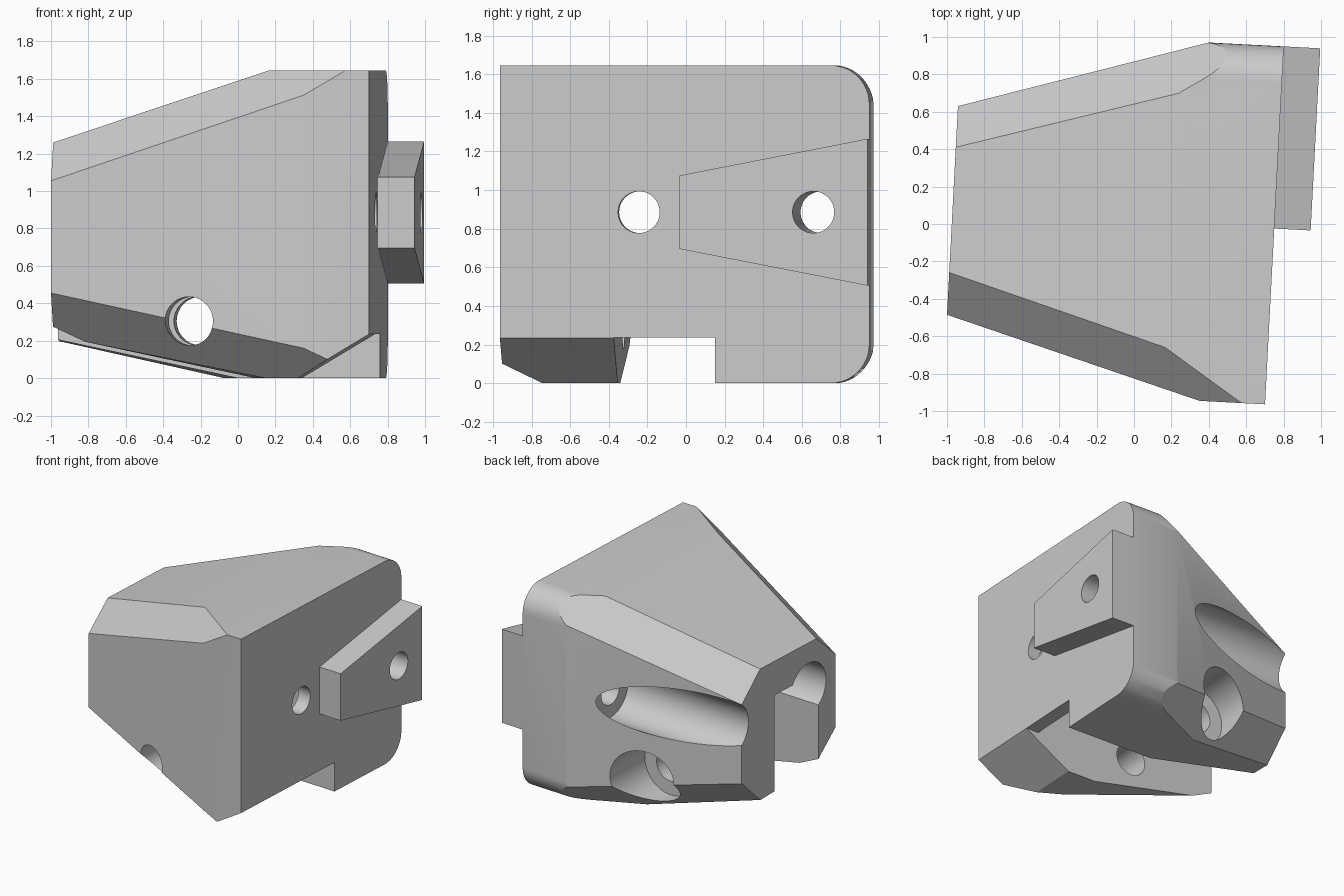
import bpy, bmesh, math
from mathutils import Vector

if "Cube" in bpy.data.objects:
    bpy.data.objects.remove(bpy.data.objects["Cube"], do_unlink=True)

YAW = -math.radians(3)      # whole bracket is turned slightly about z
LEFT, FACE = -0.973, 0.75   # ends of the body
HEIGHT, BACK, FRONT = 1.645, 0.99, -0.926

grey = bpy.data.materials.new("plain_grey")
grey.use_nodes = True
colour = (0.6, 0.6, 0.6, 1)
grey.diffuse_color = colour
grey.node_tree.nodes["Principled BSDF"].inputs["Base Color"].default_value = colour


def prism(profile, axis, lo, hi):
    """Extrude a 2D profile along axis x or y (the profile's second value is z)."""
    bm = bmesh.new()
    place = (lambda p, q: (lo, p, q)) if axis == "x" else (lambda p, q: (p, lo, q))
    face = bm.faces.new([bm.verts.new(place(p, q)) for p, q in profile])
    out = bmesh.ops.extrude_face_region(bm, geom=[face])
    step = Vector((hi - lo, 0, 0) if axis == "x" else (0, hi - lo, 0))
    moved = [g for g in out["geom"] if isinstance(g, bmesh.types.BMVert)]
    bmesh.ops.translate(bm, verts=moved, vec=step)
    bmesh.ops.recalc_face_normals(bm, faces=bm.faces[:])
    return bm


def arc(cx, cy, r, start, end, steps):
    return [(cx + r * math.cos(math.radians(start + (end - start) * i / steps)),
             cy + r * math.sin(math.radians(start + (end - start) * i / steps)))
            for i in range(steps + 1)]


def bore(axis, c, z, r, lo, hi):
    return prism(arc(c, z, r, 0, 360, 48)[:-1], axis, lo, hi)


def box(x0, x1, y0, y1, z0, z1):
    return prism([(y0, z0), (y1, z0), (y1, z1), (y0, z1)], "x", x0, x1)


def slice_off(bm, a, b, c):
    """Cut away the side of plane abc that is farther from the core."""
    a, b, c = Vector(a), Vector(b), Vector(c)
    n = (b - a).cross(c - a).normalized()
    if n.dot(Vector((0, 0, 0.8)) - a) > 0:
        n = -n
    bmesh.ops.bisect_plane(bm, geom=bm.verts[:] + bm.edges[:] + bm.faces[:],
                           dist=1e-5, plane_co=a, plane_no=n, clear_outer=True)
    bmesh.ops.holes_fill(bm, edges=[e for e in bm.edges if e.is_boundary], sides=0)
    bmesh.ops.recalc_face_normals(bm, faces=bm.faces[:])


def make_object(name, bm):
    mesh = bpy.data.meshes.new(name)
    bm.to_mesh(mesh)
    bm.free()
    obj = bpy.data.objects.new(name, mesh)
    bpy.context.collection.objects.link(obj)
    obj.rotation_euler.z = YAW
    return obj


def carve(obj, cutters):
    """Subtract each cutter, bake the result and remove the cutters."""
    helpers = []
    for bm in cutters:
        helper = make_object("cutter", bm)
        helper.hide_render = True
        mod = obj.modifiers.new("cut", "BOOLEAN")
        mod.operation, mod.solver, mod.object = "DIFFERENCE", "EXACT", helper
        helpers.append(helper)
    bpy.context.view_layer.update()
    graph = bpy.context.evaluated_depsgraph_get()
    baked = bpy.data.meshes.new_from_object(obj.evaluated_get(graph))
    obj.modifiers.clear()
    obj.data = baked
    for helper in helpers:
        bpy.data.objects.remove(helper, do_unlink=True)


def finish(obj):
    obj.data.materials.clear()
    obj.data.materials.append(grey)
    bpy.ops.object.select_all(action="DESELECT")
    obj.select_set(True)
    bpy.context.view_layer.objects.active = obj
    bpy.ops.object.shade_smooth_by_angle(angle=math.radians(20))


# Body: side profile with rounded back corners
R = 0.2
side = [(FRONT, 0)] + arc(BACK - R, R, R, -90, 0, 12)
side += arc(BACK - R, HEIGHT - R, R, 0, 90, 12) + [(FRONT, HEIGHT)]
shell = prism(side, "x", LEFT, FACE)

# Tapering sides, top and bottom
slice_off(shell, (LEFT, -0.537, 0), (0.40, FRONT, 0), (0.40, FRONT, 1))
slice_off(shell, (LEFT, 0.58, 0), (0.349, BACK, 0), (0.349, BACK, 1))
slice_off(shell, (0.2, -1, HEIGHT), (0.2, 1, HEIGHT), (LEFT, 0, 1.26))
slice_off(shell, (0.18, -0.63, 0), (-0.01, 0.19, 0), (LEFT, 0.19, 0.205))
# Long chamfers: top front, top back, bottom front, bottom back
slice_off(shell, (LEFT, -0.311, 1.26), (LEFT, -0.537, 1.055), (0.2, -0.65, HEIGHT))
slice_off(shell, (LEFT, 0.36, 1.26), (LEFT, 0.58, 1.05), (0.203, 0.712, HEIGHT))
slice_off(shell, (LEFT, -0.537, 0.455), (LEFT, -0.335, 0.275), (0.40, FRONT, 0.16))
slice_off(shell, (LEFT, 0.58, 0.41), (LEFT, 0.36, 0.20), (0, 0.65, 0))
body = make_object("bracket_body", shell)

HOLE_Z = 0.885
SLOT = (-0.335, 0.19)
carve(body, [
    box(-1.3, 0.64, *SLOT, -0.3, 0.985),                 # deep pocket
    box(0.5, 1.0, *SLOT, -0.3, 0.235),                   # slot under mounting wall
    prism([(0.26, -0.06), (0.9, 0.325), (0.9, -0.06)],   # ramp on front lobe
          "y", -1.3, -0.2),
    bore("x", -0.205, HOLE_Z, 0.108, 0.3, 1.2),          # mounting holes
    bore("x", -0.215, HOLE_Z, 0.21, -1.3, 0.64),
    bore("x", 0.71, HOLE_Z, 0.108, 0, 1.2),
    bore("x", 0.71, HOLE_Z, 0.21, -1.3, 0.15),
    bore("y", -0.223, 0.305, 0.13, -1.3, 1.3),           # cross pin hole
    bore("y", -0.223, 0.305, 0.24, 0.47, 1.3),
])
finish(body)

# Tapered tongue on the mounting face
wedge = bmesh.new()
ring = [(0.015, 0.695), (BACK, 0.505), (BACK, 1.265), (0.015, 1.075)]
wedge.free()
tongue = make_object("tapered_tongue", prism(ring, "x", FACE, 0.945))
carve(tongue, [bore("x", 0.71, HOLE_Z, 0.108, 0.5, 1.2)])
finish(tongue)
